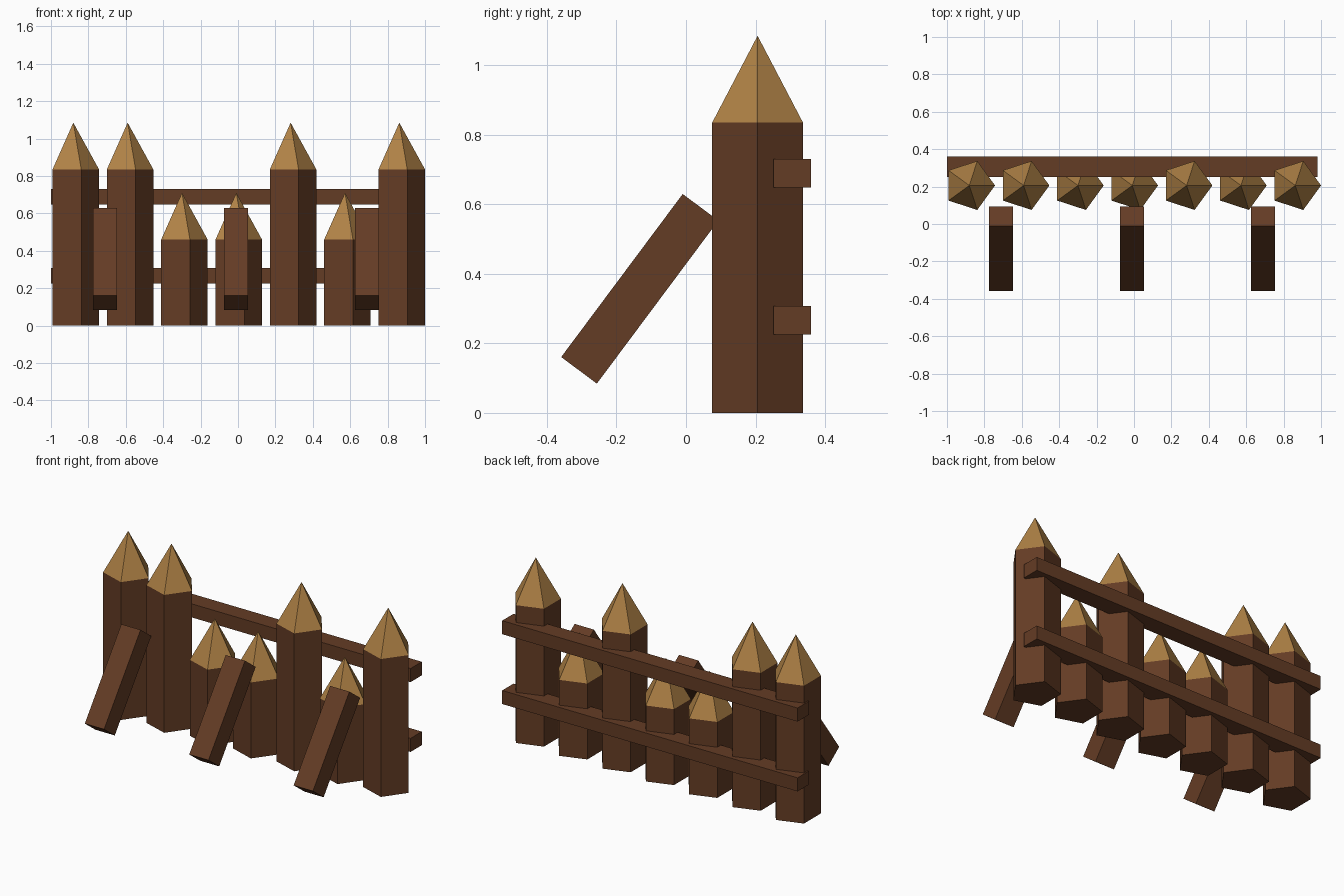
import bpy, bmesh
from math import sin, cos, pi, radians
from mathutils import Matrix

if "Cube" in bpy.data.objects:
    bpy.data.objects.remove(bpy.data.objects["Cube"])


def material(name, color):
    m = bpy.data.materials.new(name)
    m.diffuse_color = (*color, 1)
    m.use_nodes = True
    m.node_tree.nodes["Principled BSDF"].inputs["Base Color"].default_value = m.diffuse_color
    return m


bark = material("dark_wood", (0.127, 0.045, 0.018))
cut_wood = material("cut_wood", (0.434, 0.223, 0.061))


def add_object(name, bm, mat):
    bmesh.ops.recalc_face_normals(bm, faces=bm.faces)
    mesh = bpy.data.meshes.new(name)
    bm.to_mesh(mesh)
    bm.free()
    mesh.materials.append(mat)
    ob = bpy.data.objects.new(name, mesh)
    bpy.context.collection.objects.link(ob)
    return ob


def ring(bm, x, y, z, radius=0.1375, sides=5):
    return [bm.verts.new((x + radius * cos(2 * pi * i / sides),
                          y + radius * sin(2 * pi * i / sides), z))
            for i in range(sides)]


def stake(index, x, y, height, tip=0.25):
    # Five-sided shaft
    bm = bmesh.new()
    low, high = ring(bm, x, y, 0), ring(bm, x, y, height)
    bm.faces.new(low)
    bm.faces.new(high)
    for i in range(5):
        j = (i + 1) % 5
        bm.faces.new((low[i], low[j], high[j], high[i]))
    add_object(f"stake_{index}", bm, bark)
    # Sharpened point
    bm = bmesh.new()
    base = ring(bm, x, y, height)
    apex = bm.verts.new((x, y, height + tip))
    bm.faces.new(base)
    for i in range(5):
        bm.faces.new((base[i], base[(i + 1) % 5], apex))
    add_object(f"stake_tip_{index}", bm, cut_wood)


def beam(name, center, size, tilt=0):
    bm = bmesh.new()
    bmesh.ops.create_cube(bm, size=1, matrix=Matrix.Diagonal((*size, 1)))
    ob = add_object(name, bm, bark)
    ob.location = center
    ob.rotation_euler.x = radians(tilt)


# Row of tall and short stakes
TALL, SHORT = 0.835, 0.46
for i, h in enumerate((TALL, TALL, SHORT, SHORT, TALL, SHORT, TALL)):
    stake(i + 1, -0.8805 + 0.2905 * i, 0.206, h)

# Horizontal rails across the back
for name, z in (("lower_rail", 0.266), ("upper_rail", 0.689)):
    beam(name, (-0.01, 0.306, z), (1.98, 0.108, 0.082))

# Leaning braces in front
for i in range(3):
    beam(f"brace_{i + 1}", (-0.711 + 0.7 * i, -0.133, 0.357),
         (0.129, 0.128, 0.585), -36.7)
